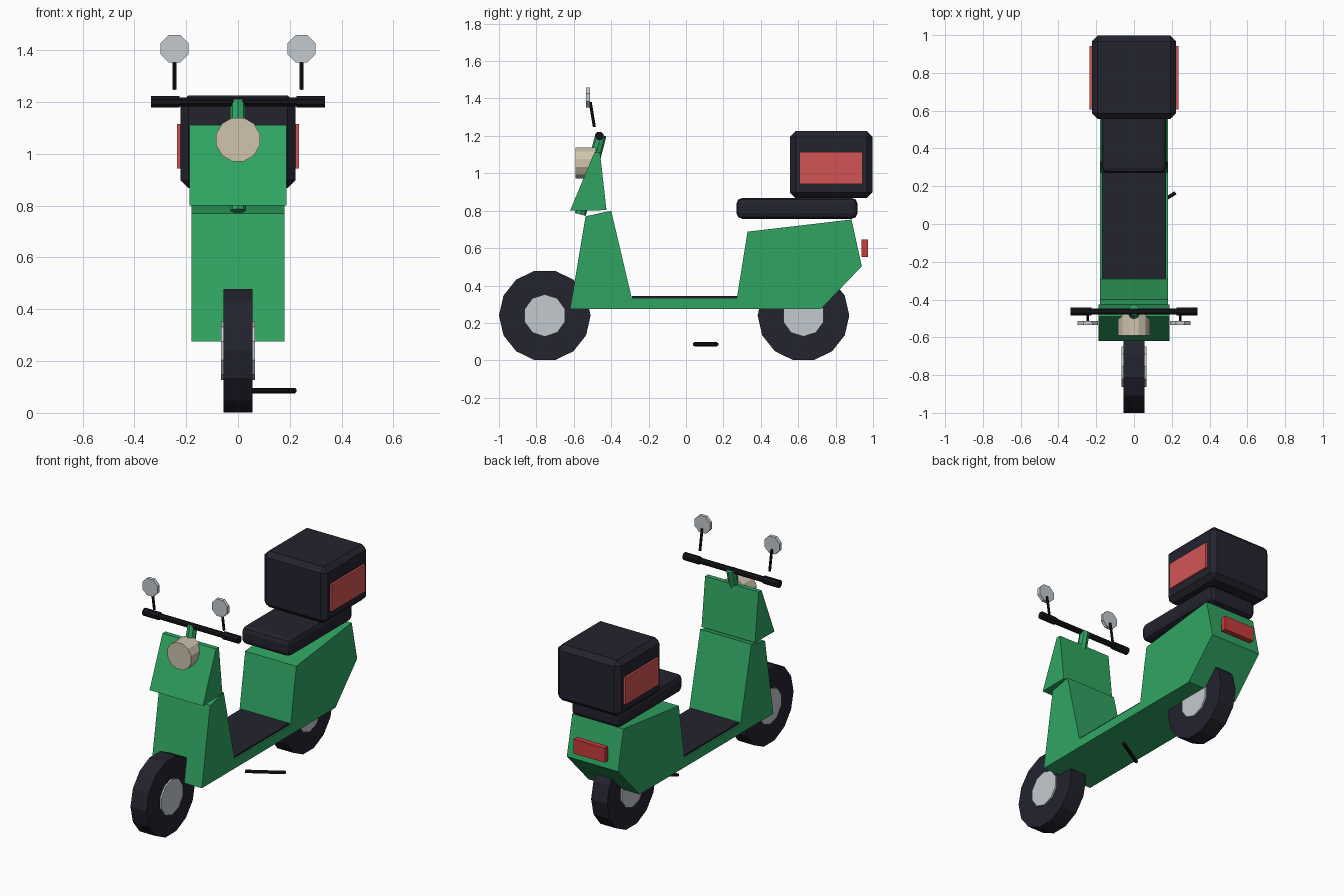
import bpy, bmesh
from math import pi, cos, sin
from mathutils import Vector

if "Cube" in bpy.data.objects:
    bpy.data.objects.remove(bpy.data.objects["Cube"], do_unlink=True)


def material(name, rgb):
    """Flat material from an sRGB 0-255 colour."""
    lin = [((c / 255 + 0.055) / 1.055) ** 2.4 for c in rgb]
    m = bpy.data.materials.new(name)
    m.use_nodes = True
    m.diffuse_color = (*lin, 1)
    m.node_tree.nodes["Principled BSDF"].inputs["Base Color"].default_value = (*lin, 1)
    return m


GREEN = material("green paint", (48, 165, 98))
DARK = material("dark rubber", (35, 35, 47))
BLACK = material("black metal", (20, 20, 26))
SILVER = material("silver", (196, 202, 207))
CREAM = material("cream lens", (207, 196, 174))
RED = material("tail red", (200, 60, 60))
PANEL = material("reflector red", (210, 85, 85))


def finish(name, bm, mat):
    bmesh.ops.recalc_face_normals(bm, faces=bm.faces)
    mesh = bpy.data.meshes.new(name)
    bm.to_mesh(mesh)
    bm.free()
    mesh.materials.append(mat)
    obj = bpy.data.objects.new(name, mesh)
    bpy.context.collection.objects.link(obj)
    return obj


def prism(name, profile, half, mat):
    """Side profile of (y, z) points extruded across x."""
    bm = bmesh.new()
    face = bm.faces.new([bm.verts.new((-half, y, z)) for y, z in profile])
    new = bmesh.ops.extrude_face_region(bm, geom=[face])["geom"]
    verts = [v for v in new if isinstance(v, bmesh.types.BMVert)]
    bmesh.ops.translate(bm, verts=verts, vec=(2 * half, 0, 0))
    return finish(name, bm, mat)


def box(name, lo, hi, mat, bevel=0, segments=1):
    bm = bmesh.new()
    bmesh.ops.create_cube(bm, size=1)
    lo, hi = Vector(lo), Vector(hi)
    for v in bm.verts:
        v.co = (lo + hi) / 2 + v.co * (hi - lo)
    obj = finish(name, bm, mat)
    if bevel:
        mod = obj.modifiers.new("bevel", "BEVEL")
        mod.width, mod.segments = bevel, segments
    return obj


def rod(name, a, b, radius, sides, mat, turn=0):
    """Cylinder from a to b; turn rotates its sides, starting from up."""
    a, b = Vector(a), Vector(b)
    axis = (b - a).normalized()
    up = Vector((0, 0, 1))
    up = (up - axis * up.dot(axis)).normalized()
    side = axis.cross(up)
    bm = bmesh.new()
    rings = []
    for end in (a, b):
        rings.append([bm.verts.new(end + radius * (up * cos(t) + side * sin(t)))
                      for t in (turn + 2 * pi * i / sides for i in range(sides))])
        bm.faces.new(rings[-1])
    for i in range(sides):
        j = (i + 1) % sides
        bm.faces.new((rings[0][i], rings[0][j], rings[1][j], rings[1][i]))
    return finish(name, bm, mat)


# Wheels
for label, y in (("front", -0.755), ("rear", 0.628)):
    z = 0.24
    rod(label + "_tyre", (-0.056, y, z), (0.056, y, z), 0.245, 14, DARK, pi / 14)
    rod(label + "_hub", (-0.066, y, z), (0.066, y, z), 0.113, 10, SILVER)

# Body with leg shield, floor and tail in one profile
prism("body", [(-0.62, 0.275), (-0.537, 0.77), (-0.40, 0.80), (-0.29, 0.333),
               (0.272, 0.333), (0.329, 0.688), (0.885, 0.753), (0.94, 0.503),
               (0.722, 0.275)], 0.18, GREEN)
box("floor_mat", (-0.17, -0.288, 0.325), (0.17, 0.272, 0.345), DARK)

# Front cover and steering
prism("front_cover", [(-0.62, 0.80), (-0.425, 0.803), (-0.46, 1.112),
                      (-0.49, 1.112)], 0.188, GREEN)
rod("steering_stem", (0, -0.565, 0.78), (0, -0.455, 1.205), 0.03, 8, GREEN)
rod("handlebar", (-0.3, -0.463, 1.2), (0.3, -0.463, 1.2), 0.018, 8, BLACK, pi / 8)
rod("headlight", (0, -0.59, 1.055), (0, -0.48, 1.055), 0.087, 12, CREAM, pi / 12)

# Grips and mirrors on both sides
for label, s in (("left", 1), ("right", -1)):
    rod(label + "_grip", (s * 0.225, -0.463, 1.2), (s * 0.335, -0.463, 1.2),
        0.024, 8, BLACK, pi / 8)
    rod(label + "_mirror_stalk", (s * 0.245, -0.49, 1.248), (s * 0.245, -0.512, 1.38),
        0.008, 6, BLACK)
    rod(label + "_mirror", (s * 0.245, -0.535, 1.405), (s * 0.245, -0.513, 1.405),
        0.058, 8, SILVER, pi / 8)

# Seat, luggage box and lights
box("seat", (-0.172, 0.27, 0.757), (0.172, 0.917, 0.868), DARK, 0.03, 2)
box("luggage_box", (-0.222, 0.555, 0.868), (0.222, 0.997, 1.225), DARK, 0.03)
for label, s in (("left", 1), ("right", -1)):
    box(label + "_box_reflector", (s * 0.228 - 0.007, 0.607, 0.944),
        (s * 0.228 + 0.007, 0.943, 1.115), PANEL)
box("tail_light", (-0.11, 0.938, 0.553), (0.11, 0.972, 0.645), RED)

# Kickstand
rod("kickstand", (0.02, 0.045, 0.086), (0.22, 0.165, 0.086), 0.011, 6, BLACK)
